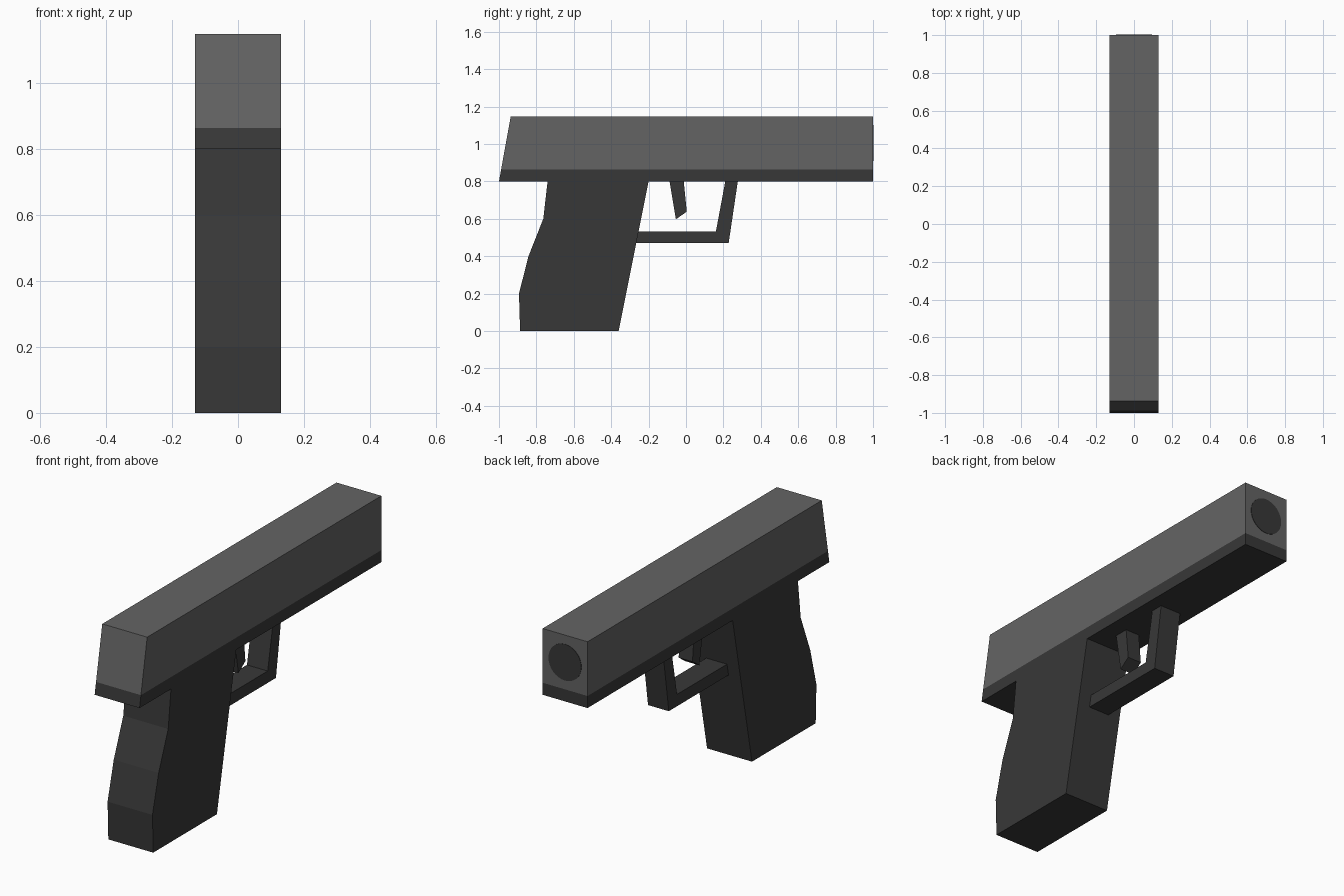
import bpy, bmesh, math
from mathutils import Matrix

if "Cube" in bpy.data.objects:
    bpy.data.objects.remove(bpy.data.objects["Cube"])


def material(name, value):
    m = bpy.data.materials.new(name)
    m.diffuse_color = (value, value, value, 1)
    m.use_nodes = True
    m.node_tree.nodes["Principled BSDF"].inputs["Base Color"].default_value = m.diffuse_color
    return m


LIGHT = material("slide grey", 0.127)
DARK = material("frame charcoal", 0.039)


def finish(name, bm, mats):
    bmesh.ops.recalc_face_normals(bm, faces=bm.faces)
    mesh = bpy.data.meshes.new(name)
    bm.to_mesh(mesh)
    bm.free()
    for m in mats:
        mesh.materials.append(m)
    obj = bpy.data.objects.new(name, mesh)
    bpy.context.collection.objects.link(obj)
    return obj


def side_profile(points, half):
    """Extrude a (y, z) side outline symmetrically across x."""
    bm = bmesh.new()
    face = bm.faces.new([bm.verts.new((-half, y, z)) for y, z in points])
    ext = bmesh.ops.extrude_face_region(bm, geom=[face], use_keep_orig=True)
    verts = [g for g in ext["geom"] if isinstance(g, bmesh.types.BMVert)]
    bmesh.ops.translate(bm, verts=verts, vec=(2 * half, 0, 0))
    return bm


# Upper body: light slide with a dark frame strip along the bottom
SPLIT = 0.863
bm = side_profile([(-1, 0.8), (1, 0.8), (1, 1.147), (-0.937, 1.147)], 0.13)
bmesh.ops.bisect_plane(bm, geom=bm.verts[:] + bm.edges[:] + bm.faces[:],
                       plane_co=(0, 0, SPLIT), plane_no=(0, 0, 1))
for f in bm.faces:
    f.material_index = 1 if f.calc_center_median().z < SPLIT else 0
finish("slide_and_frame", bm, [LIGHT, DARK])

# Grip with a curved back
finish("grip", side_profile([(-0.74, 0.8), (-0.763, 0.6), (-0.842, 0.4), (-0.893, 0.2),
                             (-0.887, 0), (-0.36, 0), (-0.2, 0.8)], 0.13), [DARK])

# Trigger guard, an L-shaped bar running into the grip
finish("trigger_guard", side_profile([(-0.28, 0.47), (0.228, 0.47), (0.277, 0.8),
                                      (0.21, 0.8), (0.16, 0.532), (-0.28, 0.532)], 0.06), [DARK])

# Trigger
finish("trigger", side_profile([(-0.088, 0.8), (-0.054, 0.597), (0.004, 0.638),
                                (-0.012, 0.8)], 0.04), [DARK])

# Muzzle disc, a thin plate on the end face
bm = bmesh.new()
bmesh.ops.create_cone(bm, cap_ends=True, segments=32, radius1=0.095, radius2=0.095, depth=0.004,
                      matrix=Matrix.Translation((0, 1, 1.005)) @ Matrix.Rotation(math.pi / 2, 4, 'X'))
finish("muzzle_disc", bm, [DARK])
